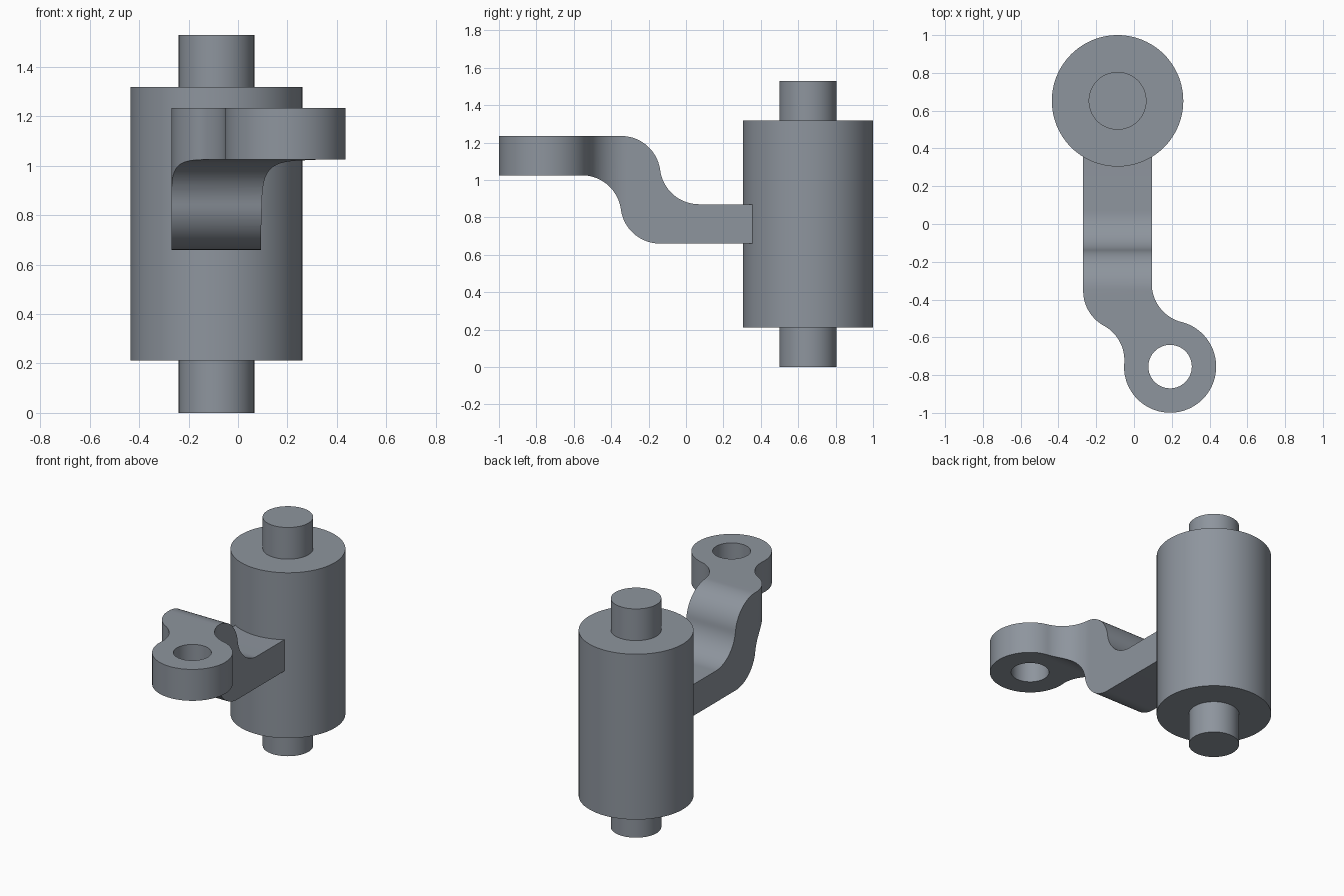
import bpy, bmesh
from math import sin, cos, radians, acos, degrees
from mathutils import Vector

if "Cube" in bpy.data.objects:
    bpy.data.objects.remove(bpy.data.objects["Cube"])

steel = bpy.data.materials.new("steel")
steel.diffuse_color = (0.27, 0.30, 0.34, 1)
steel.use_nodes = True
steel.node_tree.nodes["Principled BSDF"].inputs["Base Color"].default_value = steel.diffuse_color


def arc(cx, cy, r, a0, a1, n=20):
    return [(cx + r * cos(radians(a0 + (a1 - a0) * i / n)),
             cy + r * sin(radians(a0 + (a1 - a0) * i / n))) for i in range(n + 1)]


def prism(name, pts, direction):
    """Extrude a closed outline of 3D points along a direction."""
    bm = bmesh.new()
    face = bm.faces.new([bm.verts.new(p) for p in pts])
    ext = bmesh.ops.extrude_face_region(bm, geom=[face], use_keep_orig=True)
    verts = [g for g in ext["geom"] if isinstance(g, bmesh.types.BMVert)]
    bmesh.ops.translate(bm, verts=verts, vec=Vector(direction))
    bmesh.ops.recalc_face_normals(bm, faces=bm.faces)
    mesh = bpy.data.meshes.new(name)
    bm.to_mesh(mesh)
    bm.free()
    ob = bpy.data.objects.new(name, mesh)
    bpy.context.collection.objects.link(ob)
    return ob


def cylinder(name, x, y, r, z0, z1, n=96):
    bpy.ops.mesh.primitive_cylinder_add(vertices=n, radius=r, depth=z1 - z0,
                                        location=(x, y, (z0 + z1) / 2))
    bpy.context.object.name = name
    return bpy.context.object


def boolean(ob, cutter, operation):
    bpy.context.view_layer.objects.active = ob
    mod = ob.modifiers.new("cut", 'BOOLEAN')
    mod.object, mod.operation, mod.solver = cutter, operation, 'EXACT'
    bpy.ops.object.modifier_apply(modifier=mod.name)
    bpy.data.objects.remove(cutter)


def finish(ob):
    ob.data.materials.clear()
    ob.data.materials.append(steel)
    bpy.ops.object.select_all(action='DESELECT')
    ob.select_set(True)
    bpy.context.view_layer.objects.active = ob
    bpy.ops.object.shade_smooth_by_angle(angle=radians(30))


R = 0.21  # plate thickness and bend radius

# Barrel and the pin passing through it
finish(cylinder("barrel", -0.087, 0.652, 0.348, 0.212, 1.318))
finish(cylinder("pin", -0.087, 0.652, 0.153, 0.0, 1.53))

# Arm: S-bent plate seen from the side
sweep = degrees(acos(1 - 0.1825 / R))
dy = 2 * R * sin(radians(sweep))


def s_bend(y, z):
    return (arc(y, z + R, R, 270, 270 - sweep)
            + arc(y - dy, z + 0.365 - R, R, 90 - sweep, 90)[1:])


side = ([(0.42, 0.66)] + s_bend(-0.14, 0.66) + [(-1.1, 1.025), (-1.1, 1.235)]
        + s_bend(0.07, 0.87)[::-1] + [(0.42, 0.87)])
arm = prism("arm", [(-0.6, y, z) for y, z in side], (1.2, 0, 0))

# Trim the plate to the outline seen from above, ending in a round eye
plan = ([(-0.27, 0.6)]
        + arc(-0.06, -0.354, R, 180, 241.2)
        + arc(-0.262, -0.722, R, 61.2, -4.2)[1:]
        + arc(0.19, -0.755, 0.244, 175.8, 435.7, 64)[1:]
        + arc(0.303, -0.316, R, 255.7, 180)[1:]
        + [(0.093, 0.6)])
boolean(arm, prism("outline", [(x + 0.001, y, 0.4) for x, y in plan], (0, 0, 1.2)), 'INTERSECT')

# Hole through the eye
boolean(arm, cylinder("hole", 0.191, -0.755, 0.115, 0.8, 1.5, 64), 'DIFFERENCE')
finish(arm)
